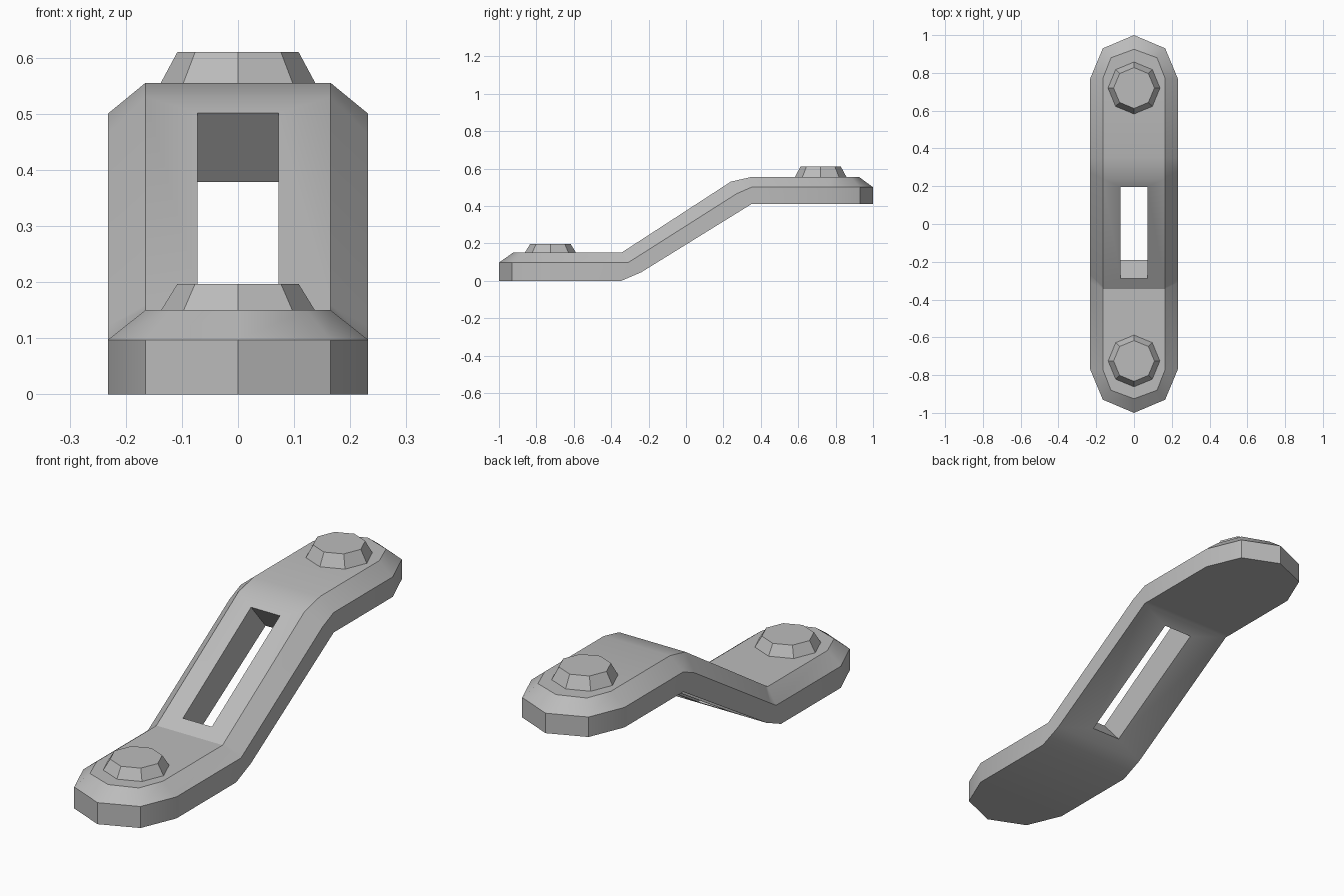
import bpy
import bmesh
import math

cube = bpy.data.objects.get("Cube")
if cube:
    bpy.data.objects.remove(cube, do_unlink=True)

GREY = (0.5, 0.5, 0.5, 1)
metal = bpy.data.materials.new("grey metal")
metal.use_nodes = True
metal.diffuse_color = GREY
metal.node_tree.nodes["Principled BSDF"].inputs["Base Color"].default_value = GREY


def add_object(name, bm):
    bmesh.ops.recalc_face_normals(bm, faces=bm.faces)
    mesh = bpy.data.meshes.new(name)
    bm.to_mesh(mesh)
    bm.free()
    mesh.materials.append(metal)
    obj = bpy.data.objects.new(name, mesh)
    bpy.context.collection.objects.link(obj)
    return obj


def shade(obj):
    bpy.ops.object.select_all(action="DESELECT")
    obj.select_set(True)
    bpy.context.view_layer.objects.active = obj
    bpy.ops.object.shade_smooth_by_angle(angle=math.radians(32))


# Rounded ends: half width and y of the lower outline, then of the top outline
W, WI = 0.232, 0.165
END = [(0, 1.0, 0, 0.925), (0.165, 0.93, 0.122, 0.88), (W, 0.77, WI, 0.77)]


def end_stations(side, base, rim, top):
    return [(w, wi, (side * y, base), (side * y, rim), (side * yi, top))
            for w, wi, y, yi in [(w, wi, y, yi) for w, y, wi, yi in END]]


# Bends: (y, z) of the underside, chamfer edge and top edge
BENDS = [((-0.345, 0), (-0.31, 0.097), (-0.345, 0.15)),
         ((-0.24, 0.045), (-0.27, 0.122), (-0.33, 0.16)),
         ((0.35, 0.41), (0.27, 0.465), (0.24, 0.53)),
         ((0.37, 0.41), (0.35, 0.50), (0.35, 0.555))]
stations = (end_stations(-1, 0, 0.097, 0.15)
            + [(W, WI, *b) for b in BENDS]
            + end_stations(1, 0.41, 0.50, 0.555)[::-1])

# Cranked strap, lofted along its length
bm = bmesh.new()
rings = []
for w, wi, low, mid, top in stations:
    section = [(-w, low), (w, low), (w, mid), (wi, top), (-wi, top), (-w, mid)]
    rings.append([bm.verts.new((x, *p)) for x, p in section])
for a, b in zip(rings, rings[1:]):
    for i in range(6):
        j = (i + 1) % 6
        bm.faces.new((a[i], a[j], b[j], b[i]))
bmesh.ops.remove_doubles(bm, verts=bm.verts, dist=0.0001)
strap = add_object("cranked_strap", bm)

# Slot through the sloping middle
bm = bmesh.new()
outline = [(-0.39, 0.301), (0.10, 0.615), (0.40, 0.259), (-0.09, -0.039)]
face = bm.faces.new([bm.verts.new((-0.072, y, z)) for y, z in outline])
new = bmesh.ops.extrude_face_region(bm, geom=[face])["geom"]
bmesh.ops.translate(bm, vec=(0.144, 0, 0),
                    verts=[v for v in new if isinstance(v, bmesh.types.BMVert)])
cutter = add_object("slot_cutter", bm)
mod = strap.modifiers.new("slot", "BOOLEAN")
mod.object = cutter
mod.solver = "EXACT"
bpy.context.view_layer.objects.active = strap
bpy.ops.object.modifier_apply(modifier="slot")
bpy.data.objects.remove(cutter, do_unlink=True)
shade(strap)

# Eight-sided tapered bolt heads
for name, y, bottom, top in [("front_bolt_head", -0.725, 0.14, 0.197),
                             ("back_bolt_head", 0.72, 0.545, 0.61)]:
    bm = bmesh.new()
    bmesh.ops.create_cone(bm, cap_ends=True, segments=8, radius1=0.143,
                          radius2=0.108, depth=top - bottom)
    bmesh.ops.translate(bm, vec=(0, y, (top + bottom) / 2), verts=bm.verts)
    shade(add_object(name, bm))
